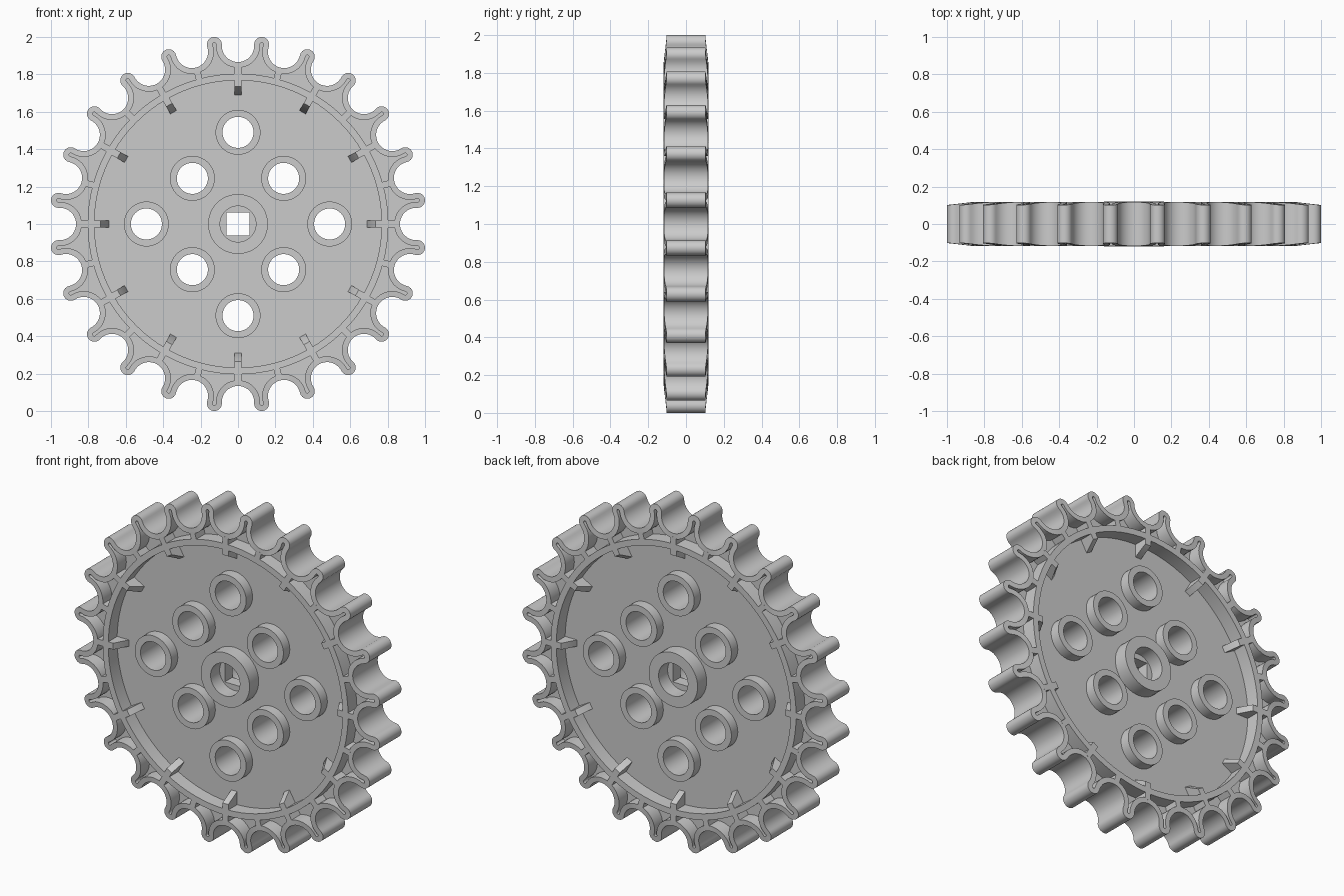
import bpy, bmesh
from math import sin, cos, pi, radians, hypot, atan2, sqrt

if "Cube" in bpy.data.objects:
    bpy.data.objects.remove(bpy.data.objects["Cube"])

TEETH = 24
HALF = radians(7.5)          # half a tooth pitch
WEB = 0.035                  # half thickness of the central plate
RIM = 0.118                  # half thickness of the rim
CZ = 1.0                     # axle height


def add_object(name, bm):
    bmesh.ops.remove_doubles(bm, verts=bm.verts, dist=1e-5)
    bmesh.ops.recalc_face_normals(bm, faces=bm.faces)
    me = bpy.data.meshes.new(name)
    bm.to_mesh(me)
    bm.free()
    ob = bpy.data.objects.new(name, me)
    bpy.context.collection.objects.link(ob)
    bpy.ops.object.select_all(action='DESELECT')
    ob.select_set(True)
    bpy.context.view_layer.objects.active = ob
    bpy.ops.object.shade_smooth_by_angle(angle=radians(30))
    return ob


def circle(r, n=48, cx=0.0, cy=0.0):
    return [(cx + r * cos(2 * pi * i / n), cy + r * sin(2 * pi * i / n)) for i in range(n)]


def plate(name, loops, half):
    """Flat plate bounded by the first loop, with the other loops as holes."""
    cu = bpy.data.curves.new(name + "_outline", 'CURVE')
    cu.dimensions, cu.fill_mode, cu.extrude = '2D', 'BOTH', half
    for loop in loops:
        sp = cu.splines.new('POLY')
        sp.points.add(len(loop) - 1)
        for p, (x, y) in zip(sp.points, loop):
            p.co = (x, y, 0, 1)
        sp.use_cyclic_u = True
    tmp = bpy.data.objects.new(name + "_outline", cu)
    bpy.context.collection.objects.link(tmp)
    dg = bpy.context.evaluated_depsgraph_get()
    me = bpy.data.meshes.new_from_object(tmp.evaluated_get(dg))
    bm = bmesh.new()
    bm.from_mesh(me)
    for v in bm.verts:
        x, y, z = v.co
        v.co = (x, -z, y + CZ)
    bpy.data.objects.remove(tmp)
    return add_object(name, bm)


def band(name, outer, inner, height):
    """Hollow ring between two loops; height(x, z) gives its half thickness."""
    bm = bmesh.new()
    rows = []
    for loop, s in ((outer, -1), (outer, 1), (inner, 1), (inner, -1)):
        rows.append([bm.verts.new((x, s * height(x, z), z + CZ)) for x, z in loop])
    n = len(outer)
    for k in range(4):
        a, b = rows[k], rows[(k + 1) % 4]
        for i in range(n):
            j = (i + 1) % n
            bm.faces.new((a[i], a[j], b[j], b[i]))
    return add_object(name, bm)


# Tooth outline: a tip arc tangent to a valley arc, repeated and mirrored
TIP_C, TIP_R, ROOT = 0.968, 0.04, 0.866
lo, hi = 0.02, 0.2
for _ in range(50):
    rv = (lo + hi) / 2
    c = ROOT + rv
    d = sqrt(TIP_C ** 2 + c * c - 2 * TIP_C * c * cos(HALF))
    lo, hi = (rv, hi) if d > rv + TIP_R else (lo, rv)
vx, vy = c * cos(HALF), c * sin(HALF)
tangent = atan2(vy, vx - TIP_C)


def tooth_loop(inset):
    half = []
    for i in range(9):                       # tip arc
        a = tangent * i / 8
        half.append((TIP_C + (TIP_R - inset) * cos(a), (TIP_R - inset) * sin(a)))
    a0, a1 = tangent - pi, HALF - pi
    for i in range(1, 11):                   # valley arc
        a = a0 + (a1 - a0) * i / 10
        half.append((vx + (rv + inset) * cos(a), vy + (rv + inset) * sin(a)))
    tooth = [(x, -y) for x, y in reversed(half[1:-1])] + half
    pts = []
    for k in range(TEETH):
        t = HALF * (2 * k + 1)
        pts += [(x * cos(t) - y * sin(t), x * sin(t) + y * cos(t)) for x, y in tooth]
    return pts


def taper(x, z):
    return RIM - 0.016 * max(0.0, min(1.0, (hypot(x, z) - 0.86) / 0.14))


# Toothed outer wall and inner ring
band("toothed_wall", tooth_loop(0), tooth_loop(0.031), taper)
band("inner_ring", circle(0.804, 96), circle(0.768, 96), lambda x, z: RIM)

# Central plate with eight round holes and a square axle hole
centres = [(0.49, 0), (0, 0.49), (-0.49, 0), (0, -0.49)]
centres += [(sx * 0.244, sz * 0.244) for sx in (1, -1) for sz in (1, -1)]
q = 0.062
square = [(-q, -q), (q, -q), (q, q), (-q, q)]
plate("web", [tooth_loop(0.015), square] + [circle(0.083, 48, *p) for p in centres], WEB)

# Hub and hole bosses
band("hub", circle(0.16), circle(0.096), lambda x, z: 0.12)
for i, p in enumerate(centres):
    band(f"hole_boss_{i + 1}", circle(0.12, 48, *p), circle(0.083, 48, *p),
         lambda x, z: 0.095)


def radial_rib(bm, profile, width, ang):
    """Extrude an (r, y) profile sideways and turn it about the axle."""
    sides = []
    for s in (-1, 1):
        t = s * width / 2
        sides.append([bm.verts.new((r * cos(ang) - t * sin(ang), y,
                                    r * sin(ang) + t * cos(ang) + CZ)) for r, y in profile])
    a, b = sides
    n = len(profile)
    bm.faces.new(a)
    bm.faces.new(b[::-1])
    for i in range(n):
        j = (i + 1) % n
        bm.faces.new((a[i], b[i], b[j], a[j]))


# Short ribs from ring to tooth wall, and sloped gussets inside the ring
ribs, gussets = bmesh.new(), bmesh.new()
for k in range(TEETH):
    radial_rib(ribs, [(0.80, -RIM), (0.845, -RIM), (0.845, RIM), (0.80, RIM)],
               0.035, k * 2 * HALF)
    if k % 2 == 0:
        radial_rib(gussets, [(0.775, -RIM), (0.775, RIM), (0.735, RIM), (0.69, WEB),
                             (0.69, -WEB), (0.735, -RIM)], 0.038, k * 2 * HALF)
add_object("rim_ribs", ribs)
add_object("ring_gussets", gussets)
